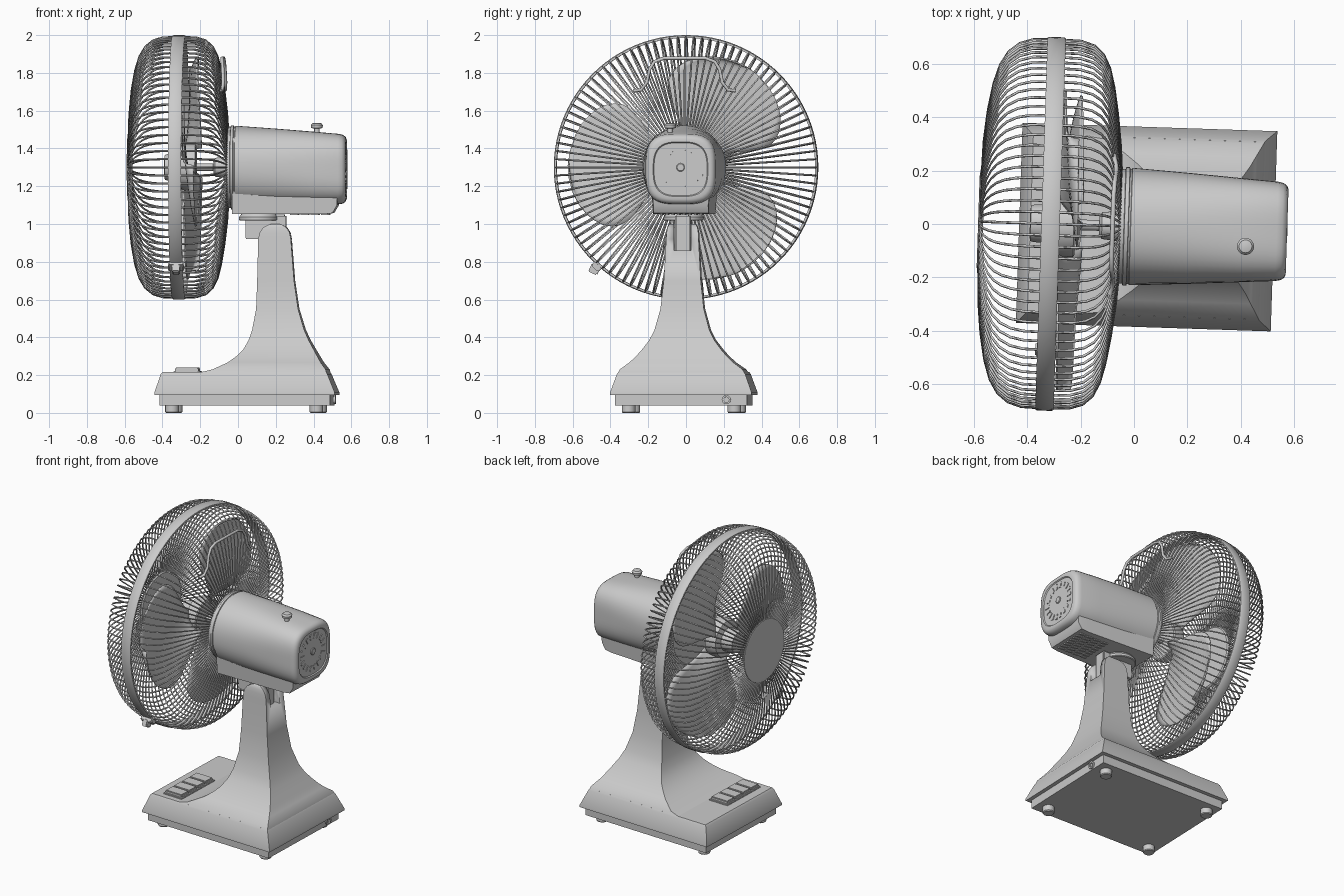
import bpy, bmesh, math
from mathutils import Matrix, Vector

if "Cube" in bpy.data.objects:
    bpy.data.objects.remove(bpy.data.objects["Cube"])

AX = 1.30                      # height of the fan axis
cos, sin, tau = math.cos, math.sin, math.tau


def finish(name, bm, smooth=True):
    bmesh.ops.recalc_face_normals(bm, faces=bm.faces)
    me = bpy.data.meshes.new(name)
    bm.to_mesh(me)
    bm.free()
    ob = bpy.data.objects.new(name, me)
    bpy.context.collection.objects.link(ob)
    if smooth:
        bpy.ops.object.select_all(action='DESELECT')
        ob.select_set(True)
        bpy.context.view_layer.objects.active = ob
        bpy.ops.object.shade_smooth_by_angle(angle=math.radians(35))
    return ob


def loft(name, rings, caps=True):
    """Skin closed rings of points that all have the same count."""
    bm = bmesh.new()
    rows = [[bm.verts.new(p) for p in ring] for ring in rings]
    n = len(rows[0])
    for a, b in zip(rows, rows[1:]):
        for i in range(n):
            j = (i + 1) % n
            bm.faces.new((a[i], a[j], b[j], b[i]))
    if caps:
        bm.faces.new(rows[0])
        bm.faces.new(rows[-1])
    return finish(name, bm)


def lathe(name, pts, centre=(0, 0, AX), axis='X', n=48, caps=True):
    """Revolve (distance along axis, radius) points."""
    rings = []
    for d, r in pts:
        circle = [(r * cos(tau * i / n), r * sin(tau * i / n)) for i in range(n)]
        rings.append([Vector(centre) + Vector((d, a, b) if axis == 'X' else (a, b, d))
                      for a, b in circle])
    return loft(name, rings, caps)


def boxes(name, items, bevel=0.0):
    """Boxes given as (centre, size, turn about x)."""
    bm = bmesh.new()
    for c, s, turn in items:
        m = Matrix.Translation(c) @ Matrix.Rotation(turn, 4, 'X') @ Matrix.Diagonal((*s, 1))
        bmesh.ops.create_cube(bm, size=1, matrix=m)
    if bevel:
        bmesh.ops.bevel(bm, geom=bm.edges[:], offset=bevel, segments=2, affect='EDGES')
    return finish(name, bm)


def wires(name, paths, radius, res=0):
    cu = bpy.data.curves.new(name, 'CURVE')
    cu.dimensions = '3D'
    cu.bevel_depth = radius
    cu.bevel_resolution = res
    cu.use_fill_caps = True
    for path in paths:
        sp = cu.splines.new('POLY')
        sp.points.add(len(path) - 1)
        for p, co in zip(sp.points, path):
            p.co = (*co, 1)
    ob = bpy.data.objects.new(name, cu)
    bpy.context.collection.objects.link(ob)
    bpy.ops.object.select_all(action='DESELECT')
    ob.select_set(True)
    bpy.context.view_layer.objects.active = ob
    bpy.ops.object.convert(target='MESH')


def rect(z, x0, x1, h):
    return [(x0, -h, z), (x1, -h, z), (x1, h, z), (x0, h, z)]


# Base: floor plate, sloped shell, feet, cord inlet
loft("base_plate", [rect(0.04, -.405, .50, .35), rect(0.1, -.405, .50, .35)])
loft("base_shell", [rect(.095, -.43, .525, .375), rect(.108, -.43, .525, .375),
                    rect(.205, -.398, .485, .34), rect(.216, -.388, .478, .333)])
for i, (x, y) in enumerate([(-.34, -.28), (-.34, .28), (.425, -.28), (.425, .28)]):
    lathe(f"foot_{i + 1}", [(0, .032), (.005, .036), (.045, .036)], (x, y, 0), 'Z', 20)
lathe("cord_inlet", [(0, .024), (.02, .024), (.02, .014), (.012, .014)], (.49, .24, .07), n=20)

# Control buttons
boxes("button_tray", [((-.262, -.13, .217), (.14, .335, .012), 0)], .003)
boxes("speed_buttons", [((-.262, -.13 + (i - 1.5) * .08, .226), (.122, .074, .026), 0)
                        for i in range(4)], .004)

# Flared column with a slot for the pivot
column = loft("column", [rect(*s) for s in [
    (.212, -.20, .48, .335), (.23, -.125, .475, .325), (.267, -.045, .447, .275),
    (.30, .0, .428, .24), (.335, .035, .408, .21), (.385, .062, .38, .172), (.44, .08, .355, .145),
    (.55, .10, .322, .115), (.70, .105, .30, .098), (.92, .11, .283, .086),
    (.955, .118, .276, .084), (.98, .135, .26, .08), (.995, .16, .238, .073), (1.0, .18, .22, .066)]])
slot = boxes("slot_cutter", [((.20, 0, 1.0), (.40, .09, .28), 0)])
slot.hide_render = True
slot.hide_viewport = True
mod = column.modifiers.new("slot", 'BOOLEAN')
mod.operation = 'DIFFERENCE'
mod.object = slot
boxes("pivot_tongue", [((.19, 0, .95), (.13, .08, .20), 0)], .008)
boxes("pivot_bracket", [((.125, 0, .975), (.17, .084, .11), 0)], .005)
lathe("swivel_disc", [(1.018, .10), (1.022, .105), (1.036, .105), (1.055, .09)], (.11, 0, 0), 'Z')


# Motor housing: round at the front, squarish at the back
def squircle(x, a, n, c):
    pts = []
    for i in range(56):
        t = tau * i / 56
        f = (abs(cos(t)) ** n + abs(sin(t)) ** n) ** (-1 / n)
        pts.append((x, a * f * cos(t), c + a * f * sin(t)))
    return pts


loft("motor_housing", [squircle(*s) for s in [
    (-.04, .205, 2, 1.3), (-.036, .222, 2, 1.3), (-.022, .222, 2, 1.3), (-.02, .216, 2, 1.3),
    (-.014, .216, 2, 1.3), (-.012, .22, 2.05, 1.3), (.2, .208, 2.5, 1.297), (.4, .195, 3, 1.294),
    (.535, .186, 3.4, 1.291), (.555, .182, 3.4, 1.29), (.568, .173, 3.4, 1.29),
    (.574, .16, 3.3, 1.29), (.574, .145, 3, 1.29), (.568, .14, 3, 1.29)]])
loft("motor_skirt", [[(x, -h, z0), (x, h, z0), (x, h + .012, z1), (x, -h - .012, z1)] for x, h, z0, z1 in
                     [(-.025, .165, 1.052, 1.22), (.46, .148, 1.052, 1.22),
                      (.505, .146, 1.058, 1.22), (.53, .145, 1.10, 1.22)]])
boxes("rear_vents", [((.567, .105 * cos(t), 1.295 + .105 * sin(t)), (.01, .038, .020), t)
                     for t in [tau * i / 18 for i in range(18)]], .002)
lathe("rear_cap", [(.56, .022), (.572, .022), (.575, .018)], n=24)
boxes("skirt_vents", [((.30 + .055 * k, -.105 + .03 * i, 1.051), (.042, .014, .008), 0)
                      for i in range(8) for k in range(4)])
lathe("oscillation_knob", [(1.45, .014), (1.505, .014), (1.508, .03), (1.523, .032),
                           (1.533, .024), (1.536, .01)], (.42, -.06, 0), 'Z', 24)

# Shaft, hub and three blades
lathe("shaft", [(-.25, .02), (-.03, .02)], n=20)
lathe("shaft_collar", [(-.13, .035), (-.12, .05), (-.035, .06)], n=32)
lathe("hub", [(-.39, .05), (-.387, .066), (-.375, .07), (-.31, .074), (-.30, .115),
              (-.285, .122), (-.225, .122), (-.22, .115)])
for k in range(3):
    bm = bmesh.new()
    NU, NV, grid = 16, 14, []
    for i in range(NU + 1):
        u = sin(math.pi / 2 * i / NU)
        r = .10 + .52 * u
        half = math.radians(36 + 22 * math.sin(math.pi * min(u * 1.1, 1) * .6)) \
            * math.sqrt(max(1 - u ** 5, .0004)) * .82
        row = []
        for j in range(NV + 1):
            v = 2 * j / NV - 1
            t = math.radians(58 + 120 * k) + half * v
            x = -.25 + .045 * v * (1.1 - .5 * u) + .015 * (v * v - .5)
            row.append(bm.verts.new((x, r * cos(t), AX + r * sin(t))))
        grid.append(row)
    for a, b in zip(grid, grid[1:]):
        for j in range(NV):
            bm.faces.new((a[j], a[j + 1], b[j + 1], b[j]))
    blade = finish(f"blade_{k + 1}", bm)
    sol = blade.modifiers.new("thickness", 'SOLIDIFY')
    sol.thickness = .008
    sol.offset = 0

# Wire guards: radial wires following one profile each
FRONT = [(-.34, .69), (-.40, .688), (-.45, .672), (-.49, .64), (-.52, .59), (-.542, .52),
         (-.56, .42), (-.572, .30), (-.575, .18)]
BACK = [(-.285, .69), (-.22, .688), (-.17, .672), (-.135, .64), (-.11, .59), (-.092, .52),
        (-.075, .42), (-.06, .30), (-.052, .19)]
N = 100
for name, prof in (("front_guard", FRONT), ("rear_guard", BACK)):
    wires(name, [[(x, r * cos(tau * i / N), AX + r * sin(tau * i / N)) for x, r in prof]
                 for i in range(N)], .005)
lathe("guard_rim", [(-.347, .685), (-.347, .696), (-.34, .70), (-.285, .70), (-.278, .696),
                    (-.278, .685), (-.347, .685)], n=96, caps=False)
lathe("front_disc", [(-.565, .195), (-.572, .203), (-.58, .20), (-.584, .17)], n=64)
lathe("rear_mount_plate", [(-.058, .205), (-.058, .215), (-.038, .215), (-.038, .205)], n=64)

# Carrying handle wire and rim clip
half = [(-.085, .27, 1.705), (-.075, .23, 1.71), (-.072, .20, 1.75), (-.075, .185, 1.82),
        (-.078, .16, 1.86), (-.08, .11, 1.878)]
wires("carry_handle", [half + [(x, -y, z) for x, y, z in reversed(half)]], .009, 2)
a = math.radians(228)
boxes("rim_clip", [((-.312, r * cos(a), AX + r * sin(a)), (s, w, .05), a + d)
                   for r, s, w, d in [(.705, .085, .035, 0), (.725, .04, .05, .3)]], .006)

# The whole fan stands turned slightly about its vertical axis
pivot = Matrix.Translation((-.3, 0, 0))
turn = pivot @ Matrix.Rotation(math.radians(-1.9), 4, 'Z') @ pivot.inverted()
for ob in bpy.data.objects:
    ob.matrix_basis = turn @ ob.matrix_basis
